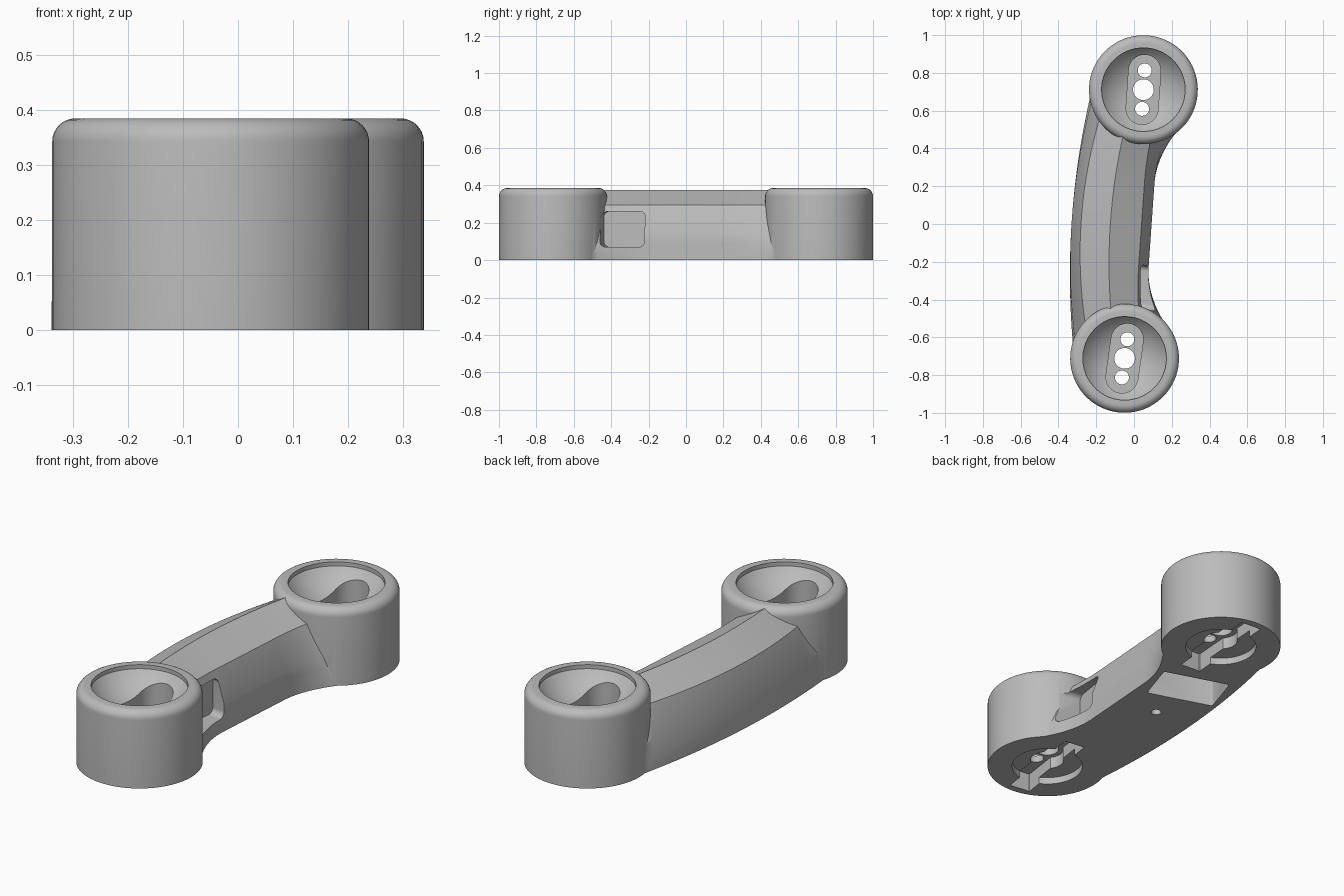
import bpy, bmesh
from math import sin, cos, pi, radians, asin
from mathutils import Matrix

cube = bpy.data.objects.get("Cube")
if cube:
    bpy.data.objects.remove(cube, do_unlink=True)

grey = bpy.data.materials.new("plain grey")
grey.use_nodes = True
tone = (0.5, 0.5, 0.5, 1)
grey.diffuse_color = tone
grey.node_tree.nodes["Principled BSDF"].inputs["Base Color"].default_value = tone

TILT = Matrix.Rotation(radians(-4), 4, 'Z')
CUP_Y, CUP_R, TOP = 0.713, 0.288, 0.385


def loft(name, rings, matrix=Matrix()):
    """Closed solid through a list of point rings with equal counts."""
    bm = bmesh.new()
    loops = [[bm.verts.new(matrix @ Matrix.Translation(p).translation) for p in ring] for ring in rings]
    n = len(loops[0])
    for a, b in zip(loops, loops[1:]):
        for i in range(n):
            j = (i + 1) % n
            bm.faces.new((a[i], a[j], b[j], b[i]))
    bm.faces.new(loops[0])
    bm.faces.new(loops[-1])
    bmesh.ops.recalc_face_normals(bm, faces=bm.faces)
    mesh = bpy.data.meshes.new(name)
    bm.to_mesh(mesh)
    bm.free()
    mesh.materials.append(grey)
    ob = bpy.data.objects.new(name, mesh)
    bpy.context.collection.objects.link(ob)
    return ob


def prism(name, outline, z0, z1, matrix):
    return loft(name, [[(x, y, z) for x, y in outline] for z in (z0, z1)], matrix)


def turned(name, profile, matrix, n=72):
    """Solid of revolution from (radius, height) pairs."""
    return loft(name, [[(r * cos(2 * pi * i / n), r * sin(2 * pi * i / n), z) for i in range(n)]
                       for r, z in profile], matrix)


def rounded(w, h, r, steps=10):
    """Rounded rectangle outline with half sizes w, h and corner radius r."""
    pts = []
    for k, (sx, sy) in enumerate(((1, 1), (-1, 1), (-1, -1), (1, -1))):
        for i in range(steps + 1):
            a = (k + i / steps) * pi / 2
            pts.append((sx * (w - r) + r * cos(a), sy * (h - r) + r * sin(a)))
    return pts


def combine(body, others, operation):
    for other in others:
        other.hide_render = True
        mod = body.modifiers.new("join", 'BOOLEAN')
        mod.operation, mod.solver, mod.object = operation, 'EXACT', other
    bpy.context.view_layer.update()
    graph = bpy.context.evaluated_depsgraph_get()
    mesh = bpy.data.meshes.new_from_object(body.evaluated_get(graph))
    body.modifiers.clear()
    body.data = mesh
    for other in others:
        bpy.data.objects.remove(other, do_unlink=True)


# Curved grip with a ridged roof, its inner wall flaring low down into the cups
def section(y):
    q = y * y
    flare = 0.16 * min(max((abs(y) - 0.22) / 0.36, 0), 1) ** 2
    inner = [(0.04 + 0.25 * flare, y, 0.295)]
    inner += [(0.093 + k * flare, y, z) for k, z in ((0.55, 0.14), (0.75, 0.09), (0.92, 0.045), (1, 0))]
    return [(-0.33 + 0.12 * q, y, 0), (-0.33 + 0.15 * q, y, 0.14), (-0.28 + 0.2 * q, y, 0.295),
            (-0.125 + 0.16 * q, y, 0.375)] + inner


STEPS = 36
body = loft("handle_body", [section(-0.7 + 1.4 * i / STEPS) for i in range(STEPS + 1)], TILT)

# Round end cups with softened top rims
fillet = 0.042
rim = [(CUP_R - fillet + fillet * cos(a), TOP - fillet + fillet * sin(a))
       for a in (pi / 2 * i / 8 for i in range(9))]
places = [TILT @ Matrix.Translation((0, s * CUP_Y, 0)) for s in (-1, 1)]
combine(body, [turned("end_cup", [(CUP_R, 0)] + rim, m) for m in places], 'UNION')

# Shallow bowls, slots, screw holes and underside sockets
lip_r, lip_z, ball_r = 0.221, 0.365, 0.28
reach = asin(lip_r / ball_r)
bowl = [(lip_r, TOP + 0.05)] + [
    (ball_r * sin(a), lip_z - ball_r * (cos(a) - cos(reach)))
    for a in (reach * (1 - i / 12) for i in range(12))]
cutters = []
for place, turn in zip(places, (-4, 0)):
    m = place @ Matrix.Rotation(radians(turn), 4, 'Z')
    cutters += [turned("bowl_cut", bowl, m),
                prism("slot_cut", rounded(0.085, 0.185, 0.0849), 0.13, TOP, m),
                turned("socket_cut", [(0.17, -0.05), (0.17, 0.035)], m),
                prism("bar_cut", rounded(0.055, 0.25, 0.002, 1), -0.06, 0.095, m),
                turned("hub_cut", [(0.08, -0.07), (0.08, 0.095)], m, 40)]
    for y, r in ((-0.102, 0.037), (0, 0.055), (0.102, 0.037)):
        cutters.append(turned("screw_cut", [(r, -0.08), (r, 0.2)],
                              m @ Matrix.Translation((0, y, 0)), 32))

# Side window on the inner wall near the front cup
side = Matrix(((0, 0, 1, 0), (1, 0, 0, 0), (0, 1, 0, 0), (0, 0, 0, 1)))
window = Matrix.Translation((-0.01, -0.325, 0.165)) @ Matrix.Rotation(radians(-9), 4, 'Z') @ side
cutters.append(prism("window_cut", rounded(0.115, 0.095, 0.03), 0, 0.35, window))

# Underside pocket and small hole
pocket = Matrix.Translation((-0.09, 0.3, 0)) @ Matrix.Rotation(radians(-18), 4, 'Z')
cutters.append(prism("pocket_cut", rounded(0.17, 0.11, 0.01, 3), -0.05, 0.17, pocket))
cutters.append(turned("pin_cut", [(0.024, -0.05), (0.024, 0.1)],
                      Matrix.Translation((-0.116, 0.027, 0)), 24))
combine(body, cutters, 'DIFFERENCE')

# Smooth curved surfaces, keep edges crisp
for ob in bpy.context.selected_objects:
    ob.select_set(False)
body.select_set(True)
bpy.context.view_layer.objects.active = body
bpy.ops.object.shade_smooth_by_angle(angle=radians(25))
